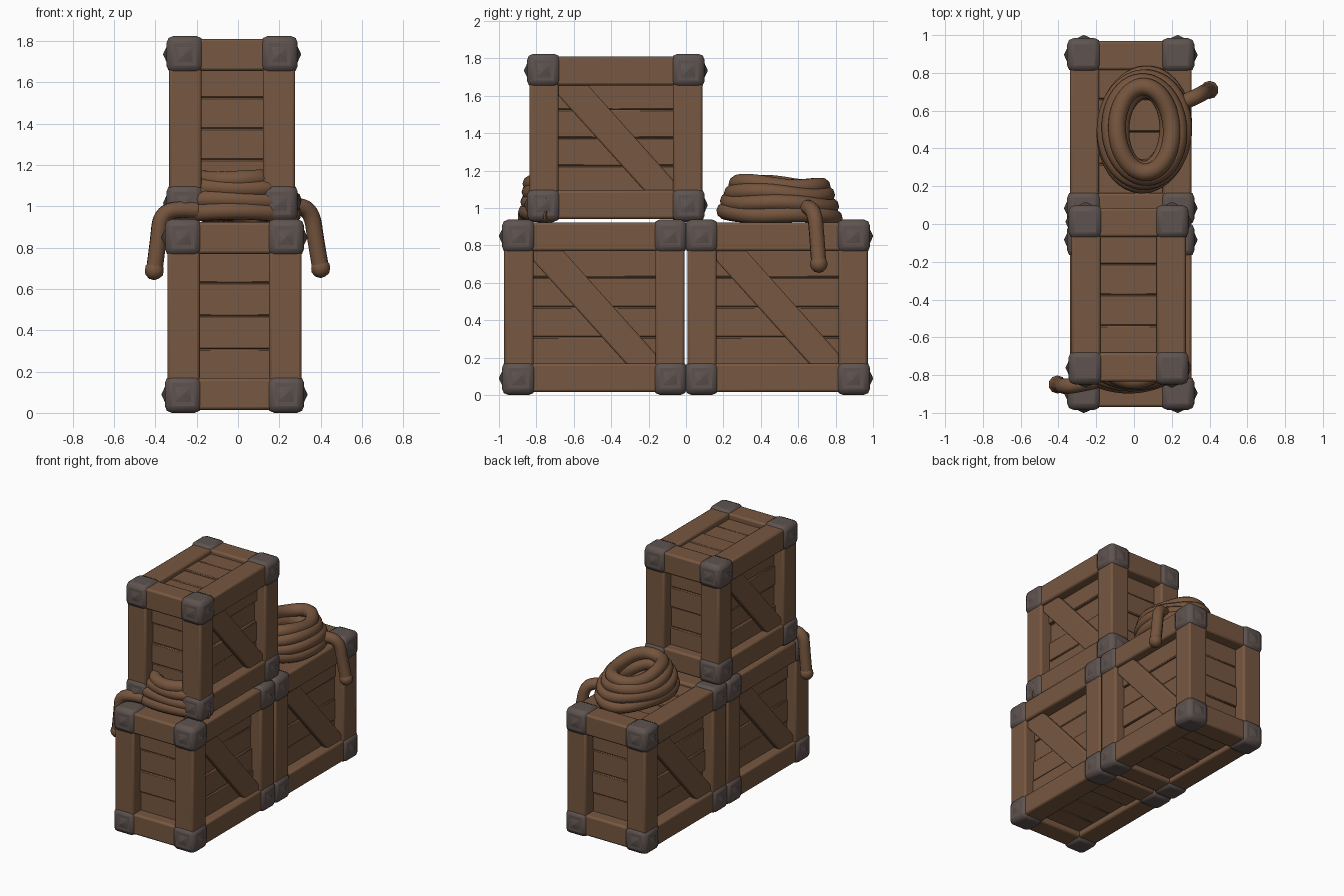
import bpy, bmesh, math, random
from mathutils import Vector, Matrix

if "Cube" in bpy.data.objects:
    bpy.data.objects.remove(bpy.data.objects["Cube"])

random.seed(4)


def material(name, rgb):
    m = bpy.data.materials.new(name)
    m.diffuse_color = (*rgb, 1)
    m.use_nodes = True
    m.node_tree.nodes["Principled BSDF"].inputs["Base Color"].default_value = m.diffuse_color
    return m


WOOD = material("brown wood", (0.185, 0.096, 0.052))
METAL = material("grey iron", (0.112, 0.086, 0.078))
ROPE = material("brown rope", (0.178, 0.090, 0.047))


def add_box(bm, lo, hi, rot=None):
    lo, hi = Vector(lo), Vector(hi)
    m = Matrix.Translation((lo + hi) / 2)
    if rot:
        m = m @ rot
    bmesh.ops.create_cube(bm, size=1, matrix=m @ Matrix.Diagonal((*(hi - lo), 1)))


def finish(bm, name, mat, bevel, segments=2):
    me = bpy.data.meshes.new(name)
    bm.to_mesh(me)
    bm.free()
    ob = bpy.data.objects.new(name, me)
    bpy.context.collection.objects.link(ob)
    me.materials.append(mat)
    if bevel:
        mod = ob.modifiers.new("soft edges", "BEVEL")
        mod.width, mod.segments, mod.limit_method = bevel, segments, "ANGLE"
    bpy.ops.object.select_all(action="DESELECT")
    ob.select_set(True)
    bpy.context.view_layer.objects.active = ob
    bpy.ops.object.shade_smooth_by_angle(angle=math.radians(40))
    return ob


def crate(name, lo, hi, w=0.157):
    size = [hi[i] - lo[i] for i in range(3)]
    # twelve frame beams, slightly inset where they cross the posts
    bm = bmesh.new()
    for axis in range(3):
        u, v = [i for i in range(3) if i != axis]
        inset = 0.0 if axis == 2 else 0.003
        for su in (0, 1):
            for sv in (0, 1):
                a, b = [0] * 3, [0] * 3
                a[axis], b[axis] = lo[axis] + 0.03, hi[axis] - 0.03
                for i, s in ((u, su), (v, sv)):
                    a[i] = hi[i] - w if s else lo[i] + inset
                    b[i] = hi[i] - inset if s else lo[i] + w
                add_box(bm, a, b)
    finish(bm, name + "_frame", WOOD, 0.014)

    # recessed slats on all six sides, uneven depth
    bm = bmesh.new()
    for axis, run, across, n, depth in ((0, 1, 2, 4, 0.08), (1, 0, 2, 4, 0.08),
                                        (2, 0, 1, 4, 0.038)):
        for side in (0, 1):
            start, step = lo[across] + w - 0.02, (size[across] - 2 * w + 0.04) / n
            for k in range(n):
                d = depth + random.uniform(-0.012, 0.012)
                a, b = [0] * 3, [0] * 3
                a[run], b[run] = lo[run] + 0.1, hi[run] - 0.1
                a[across], b[across] = start + k * step, start + (k + 1) * step
                if side:
                    a[axis], b[axis] = hi[axis] - d - 0.04, hi[axis] - d
                else:
                    a[axis], b[axis] = lo[axis] + d, lo[axis] + d + 0.04
                add_box(bm, a, b)
    finish(bm, name + "_slats", WOOD, 0.006, 1)

    # one diagonal brace on each long side, half-turn symmetric
    bm = bmesh.new()
    iz = size[2] - 2 * w
    cy, cz = (lo[1] + hi[1]) / 2, (lo[2] + hi[2]) / 2
    angle = math.radians(48)
    length = iz / math.sin(angle) + 0.11
    for x, s in ((hi[0] - 0.05, -1), (lo[0] + 0.05, 1)):
        add_box(bm, (x - 0.025, cy - length / 2, cz - 0.077),
                (x + 0.025, cy + length / 2, cz + 0.077), Matrix.Rotation(s * angle, 4, "X"))
    finish(bm, name + "_braces", WOOD, 0.01)

    # iron corner caps
    c, out = 0.178, 0.012
    bm = bmesh.new()
    studs = bmesh.new()
    for sx in (0, 1):
        for sy in (0, 1):
            for sz in (0, 1):
                a, b = [0] * 3, [0] * 3
                for i, s in enumerate((sx, sy, sz)):
                    a[i] = hi[i] + out - c if s else lo[i] - out
                    b[i] = hi[i] + out if s else lo[i] - out + c
                add_box(bm, a, b)
                # pointed studs on the two upright outer faces
                mid = (Vector(a) + Vector(b)) / 2
                for i, s in ((0, sx), (1, sy)):
                    d = Vector((0, 0, 0))
                    d[i] = 1 if s else -1
                    m = (Matrix.Translation(mid + d * (c / 2 + 0.005))
                         @ d.to_track_quat("Z", "Y").to_matrix().to_4x4()
                         @ Matrix.Rotation(math.pi / 4, 4, "Z"))
                    bmesh.ops.create_cone(studs, cap_ends=True, segments=4, radius1=0.07,
                                          radius2=0.003, depth=0.022, matrix=m)
    finish(bm, name + "_corner_caps", METAL, 0.034)
    finish(studs, name + "_corner_studs", METAL, 0)


crate("front_crate", (-0.342, -0.972, 0.012), (0.308, -0.007, 0.926))
crate("back_crate", (-0.342, 0.007, 0.012), (0.308, 0.972, 0.926))
crate("top_crate", (-0.334, -0.838, 0.938), (0.277, 0.088, 1.812))


def rope(name, pts, radius, kind="POLY", cyclic=False):
    cu = bpy.data.curves.new(name, "CURVE")
    cu.dimensions = "3D"
    cu.bevel_depth, cu.bevel_resolution, cu.use_fill_caps = radius, 3, True
    sp = cu.splines.new(kind)
    sp.points.add(len(pts) - 1)
    for p, q in zip(sp.points, pts):
        p.co = (*q, 1)
    sp.use_cyclic_u = cyclic
    if kind == "NURBS":
        sp.order_u, sp.use_endpoint_u, sp.resolution_u = 3, True, 8
    cu.materials.append(ROPE)
    ob = bpy.data.objects.new(name, cu)
    bpy.context.collection.objects.link(ob)
    bpy.ops.object.select_all(action="DESELECT")
    ob.select_set(True)
    bpy.context.view_layer.objects.active = ob
    bpy.ops.object.convert(target="MESH")
    bpy.ops.object.shade_smooth()


def loop(cx, cy, a, b, z, start=0, end=360, phase=0.0, wave=0.008):
    pts = []
    for k in range(48):
        t = math.radians(start + (end - start) * k / 48)
        g = 1 + 0.03 * math.sin(2 * t + phase)
        pts.append((cx + a * g * math.cos(t), cy + b * g * math.sin(t),
                    z + wave * math.sin(3 * t + phase) - 0.012 * math.sin(t)))
    return pts


# coil on the back crate: stacked loops that narrow upwards
for i, (a, b, z, r) in enumerate(((0.207, 0.292, 0.965, 0.046), (0.202, 0.282, 1.022, 0.045),
                                  (0.178, 0.255, 1.075, 0.046), (0.148, 0.222, 1.120, 0.047),
                                  (0.128, 0.205, 1.050, 0.045), (0.130, 0.205, 0.970, 0.045))):
    rope(f"back_coil_loop_{i + 1}", loop(0.055, 0.50, a, b, z, phase=i * 1.3), r, cyclic=True)

# coil squeezed under the top crate: only its front bulges out
for i, (a, b, z) in enumerate(((0.31, 0.222, 0.962), (0.30, 0.217, 1.018), (0.255, 0.207, 1.078),
                               (0.20, 0.195, 1.12))):
    rope(f"front_coil_loop_{i + 1}",
         loop(-0.01, -0.63, a, b, z, 205, 337, i * 1.3, 0.005), 0.045)

# loose rope ends hanging over the edges, each with a knotted tip
tails = {
    "back_rope_end": [(0.20, 0.62, 1.0), (0.30, 0.66, 1.01), (0.36, 0.69, 0.96),
                      (0.375, 0.70, 0.84), (0.40, 0.71, 0.70)],
    "front_rope_end": [(-0.20, -0.83, 0.98), (-0.31, -0.855, 0.99), (-0.375, -0.86, 0.95),
                       (-0.385, -0.855, 0.84), (-0.405, -0.85, 0.69)],
}
for name, pts in tails.items():
    rope(name, pts, 0.041, "NURBS")
    bm = bmesh.new()
    bmesh.ops.create_icosphere(bm, subdivisions=2, radius=0.048,
                               matrix=Matrix.Translation(pts[-1]))
    finish(bm, name + "_knot", ROPE, 0)
